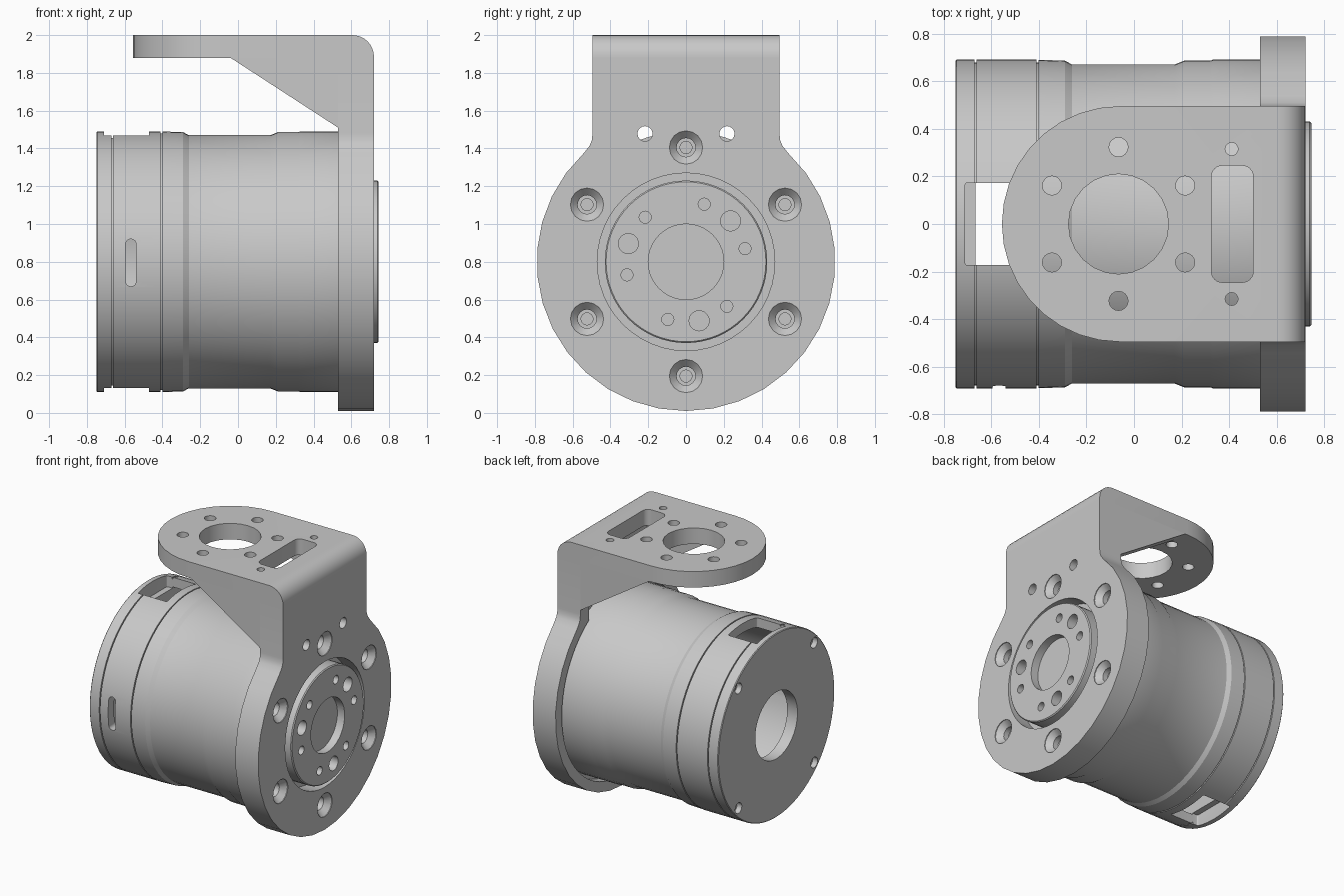
import bpy, bmesh
from math import cos, sin, pi, radians
from mathutils import Vector

AXIS_Z = 0.8      # height of the motor axis, which runs along x
HALF = 0.495      # half width of the bracket

cube = bpy.data.objects.get("Cube")
if cube:
    bpy.data.objects.remove(cube, do_unlink=True)

grey = bpy.data.materials.new("metal grey")
grey.use_nodes = True
grey.diffuse_color = (0.58, 0.58, 0.58, 1)
for node in grey.node_tree.nodes:
    if node.type == 'BSDF_PRINCIPLED':
        node.inputs["Base Color"].default_value = (0.58, 0.58, 0.58, 1)


def finish(name, bm):
    bmesh.ops.recalc_face_normals(bm, faces=bm.faces)
    mesh = bpy.data.meshes.new(name)
    bm.to_mesh(mesh)
    bm.free()
    mesh.materials.append(grey)
    obj = bpy.data.objects.new(name, mesh)
    bpy.context.collection.objects.link(obj)
    return obj


def arc(cx, cy, r, start=0, end=360, n=24):
    """Points along an arc; a full circle leaves out the repeated end point."""
    count = n if end - start == 360 else n + 1
    angles = [radians(start + (end - start) * i / n) for i in range(count)]
    return [(cx + r * cos(a), cy + r * sin(a)) for a in angles]


def rounded(cx, cy, w, h, r):
    pts = []
    for i, (sx, sy) in enumerate([(1, 1), (-1, 1), (-1, -1), (1, -1)]):
        pts += arc(cx + sx * (w / 2 - r), cy + sy * (h / 2 - r), r, i * 90, i * 90 + 90, 6)
    return pts


def prism(name, pts, axis, lo, hi, bevel_test=None, bevel=0):
    """Extrude a 2D outline along an axis, optionally rounding chosen edges."""
    place = {'x': lambda p, d: (d, p[0], p[1]),
             'y': lambda p, d: (p[0], d, p[1]),
             'z': lambda p, d: (p[0], p[1], d)}[axis]
    bm = bmesh.new()
    face = bm.faces.new([bm.verts.new(place(p, lo)) for p in pts])
    out = bmesh.ops.extrude_face_region(bm, geom=[face])
    moved = [v for v in out['geom'] if isinstance(v, bmesh.types.BMVert)]
    bmesh.ops.translate(bm, verts=moved, vec=Vector(place((0, 0), hi - lo)))
    if bevel_test:
        edges = [e for e in bm.edges if all(bevel_test(v.co) for v in e.verts)]
        bmesh.ops.bevel(bm, geom=edges, offset=bevel, segments=8, profile=0.5, affect='EDGES')
    return finish(name, bm)


def lathe(name, profile, n=64, y=0, z=AXIS_Z):
    """Spin (x, radius) points around an axis parallel to x."""
    bm = bmesh.new()
    rings = []
    for x, r in profile:
        if r == 0:
            rings.append([bm.verts.new((x, y, z))] * n)
        else:
            rings.append([bm.verts.new((x, a, b)) for a, b in arc(y, z, r, n=n)])
    for a, b in zip(rings, rings[1:]):
        for i in range(n):
            j = (i + 1) % n
            corners = list(dict.fromkeys([a[i], a[j], b[j], b[i]]))
            bm.faces.new(corners)
    return finish(name, bm)


def cut(obj, cutter):
    mod = obj.modifiers.new("cut", 'BOOLEAN')
    mod.operation = 'DIFFERENCE'
    mod.solver = 'EXACT'
    mod.object = cutter
    bpy.context.view_layer.objects.active = obj
    bpy.ops.object.modifier_apply(modifier=mod.name)
    bpy.data.objects.remove(cutter, do_unlink=True)


def drill(obj, axis, a, b, r, lo, hi, n=24):
    cut(obj, prism("cutter", arc(a, b, r, n=n), axis, lo, hi))


def polar(r, angle, cx=0, cy=AXIS_Z):
    return cx + r * cos(radians(angle)), cy + r * sin(radians(angle))


# Motor housing: hollow shell with end cap, two grooves and a waist
def groove(x):
    return [(x - .004, .69), (x - .004, .678), (x + .004, .678), (x + .004, .69)]


housing = lathe("motor_housing", [
    (.4, 0), (.4, .62), (-.665, .62), (-.665, .25), (-.75, .25), (-.75, .685), (-.745, .69),
    *groove(-.665), *groove(-.405), (-.29, .686), (-.26, .67), (.17, .67), (.21, .686),
    (.32, .686), (.33, .69), (.595, .69), (.595, 0)])

# Windows above and below, slot at the front, notches in the end cap
for z in (1.47, 2 * AXIS_Z - 1.47):
    cut(housing, prism("cutter", rounded(-.59, 0, .24, .345, .01), 'z', z - .085, z + .085))
cut(housing, prism("cutter", rounded(-.567, .795, .056, .25, .027), 'y', -.8, -.5))
for angle in (45, 135, 225, 315):
    drill(housing, 'x', *polar(.635, angle), .04, -.8, -.71, 16)

# Output hub with centre recess and bolt circle
hub = lathe("output_hub", [(.59, 0), (.59, .43), (.738, .43), (.745, .423), (.745, 0)])
drill(hub, 'x', 0, AXIS_Z, .2, .685, .8, 40)
for i in range(3):
    drill(hub, 'x', *polar(.32, 42.5 + 120 * i), .053, .67, .8)
for i in range(6):
    drill(hub, 'x', *polar(.32, 12.5 + 60 * i), .032, .67, .8, 16)

# Front flange: round plate with a neck rising to the arm
outline = arc(0, AXIS_Z, .79, 133, 407, 26)
outline += [(.51, 1.415), (.498, 1.445), (HALF, 1.48), (HALF, 1.88)]
outline += [(-HALF, 1.88), (-HALF, 1.48), (-.498, 1.445), (-.51, 1.415)]
flange = prism("front_flange", outline, 'x', .53, .72)
drill(flange, 'x', 0, AXIS_Z, .715, .4, .6, 64)
pocket = [(-.395, 1.39), (.395, 1.39), (.395, 1.95), (-.395, 1.95)]
cut(flange, prism("cutter", pocket, 'x', .4, .6))
drill(flange, 'x', 0, AXIS_Z, .47, .5, .8, 48)
for i in range(6):
    y, z = polar(.605, 30 + 60 * i)
    cut(flange, lathe("cutter", [(.75, 0), (.75, .088), (.715, .088), (.675, .05), (.635, .05),
                                 (.635, .032), (.61, .032), (.61, 0)], 16, y, z))
for y in (-.217, .217):
    drill(flange, 'x', y, 1.478, .04, .5, .8, 16)

# Mounting arm: rounded top plate with its front corner rolled over
arm = prism("mounting_arm", [(.72, -HALF), (.72, HALF)] + arc(-.06, 0, HALF, 90, 270, 18),
            'z', 1.88, 2, lambda v: v.x > .71 and v.z > 1.99, .115)
drill(arm, 'z', -.065, 0, .21, 1.8, 2.1)
for i in range(6):
    drill(arm, 'z', *polar(.323, 30 + 60 * i, -.065, 0), .04, 1.8, 2.1, 16)
for y in (-.315, .315):
    drill(arm, 'z', .41, y, .027, 1.8, 2.1, 16)
cut(arm, prism("cutter", rounded(.413, 0, .175, .49, .045), 'z', 1.8, 2.1))

# Side gussets between arm and flange
for name, lo in (("right_gusset", -HALF), ("left_gusset", .395)):
    prism(name, [(.53, 1.51), (.53, 1.88), (-.04, 1.88)], 'y', lo, lo + .1)

# Smooth the round surfaces, keep the machined edges crisp
bpy.ops.object.select_all(action='DESELECT')
for obj in bpy.context.collection.objects:
    if obj.type == 'MESH':
        obj.select_set(True)
        bpy.context.view_layer.objects.active = obj
bpy.ops.object.shade_smooth_by_angle(angle=radians(25))
